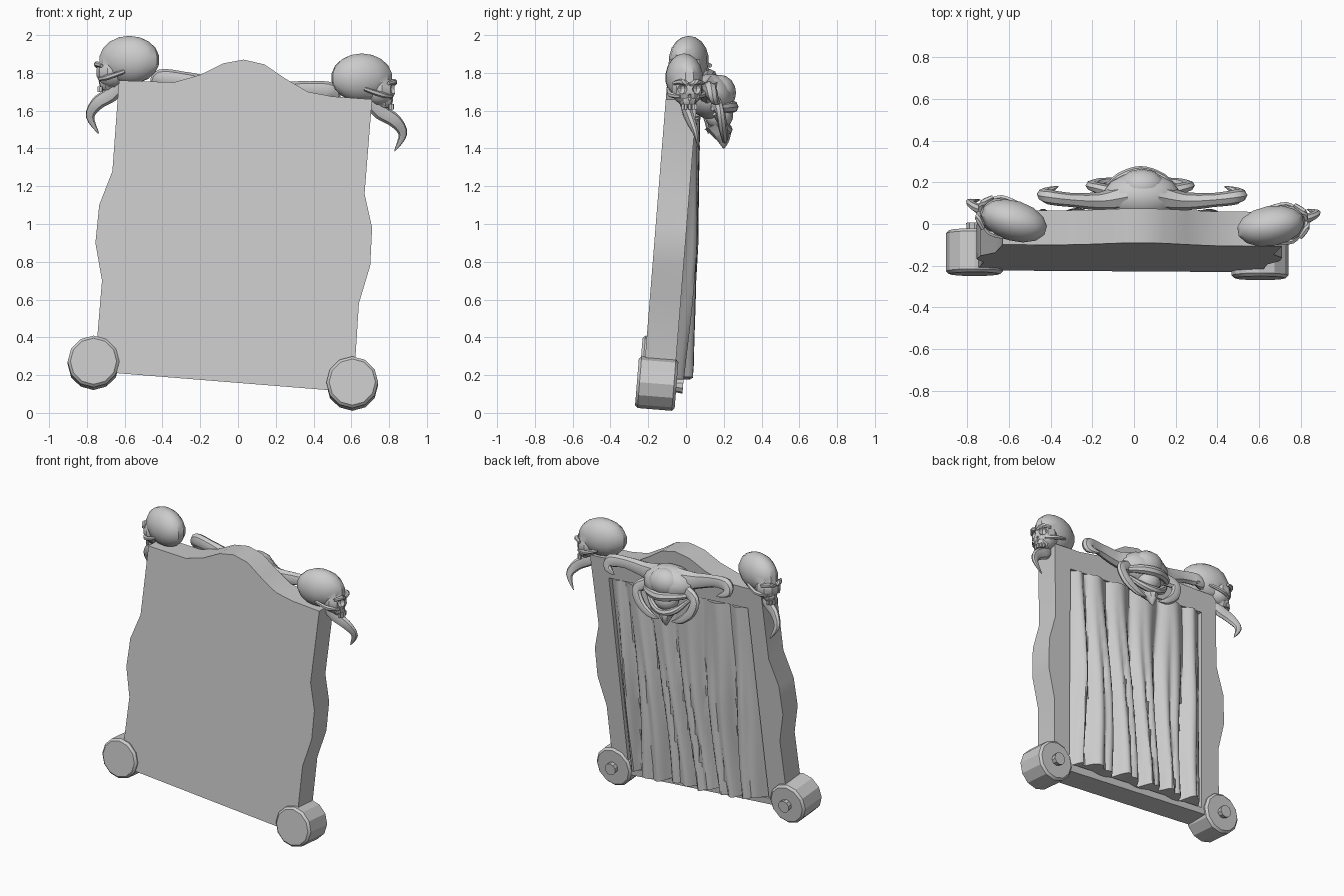
import bpy, bmesh, math
from mathutils import Matrix, Vector

if "Cube" in bpy.data.objects:
    bpy.data.objects.remove(bpy.data.objects["Cube"])

GREY = (0.6, 0.6, 0.6, 1)
stone = bpy.data.materials.new("stone_grey")
stone.use_nodes = True
stone.diffuse_color = GREY
stone.node_tree.nodes["Principled BSDF"].inputs["Base Color"].default_value = GREY

LEAN = 0.08          # backward lean of the slab: y gained per unit of height
FRONT, BACK = -0.24, -0.075
parts = []


def add(name, bm, smooth=30):
    bmesh.ops.recalc_face_normals(bm, faces=bm.faces)
    mesh = bpy.data.meshes.new(name)
    bm.to_mesh(mesh)
    bm.free()
    mesh.materials.append(stone)
    ob = bpy.data.objects.new(name, mesh)
    bpy.context.collection.objects.link(ob)
    parts.append((ob, smooth))
    return ob


def combine(ob, tool, operation):
    """Boolean the tool into the object, then discard the tool."""
    mod = ob.modifiers.new("combine", 'BOOLEAN')
    mod.operation, mod.solver, mod.object = operation, 'EXACT', tool
    dg = bpy.context.evaluated_depsgraph_get()
    mesh = bpy.data.meshes.new_from_object(ob.evaluated_get(dg))
    ob.modifiers.clear()
    ob.data = mesh
    mesh.materials.clear()
    mesh.materials.append(stone)
    parts[:] = [p for p in parts if p[0] != tool]
    bpy.data.objects.remove(tool)


def ball(name, centre, radii, segs=12, rings=8, matrix=Matrix()):
    bm = bmesh.new()
    bmesh.ops.create_uvsphere(bm, u_segments=segs, v_segments=rings, radius=1)
    bm.transform(matrix @ Matrix.Translation(centre) @ Matrix.Diagonal((*radii, 1)))
    return add(name, bm)


def box(name, centre, size, matrix=Matrix()):
    bm = bmesh.new()
    bmesh.ops.create_cube(bm, size=1)
    bm.transform(matrix @ Matrix.Translation(centre) @ Matrix.Diagonal((*size, 1)))
    return add(name, bm)


def prism(name, outline, y0, y1):
    """Extrude an x/z outline between two leaning planes."""
    bm = bmesh.new()
    rings = [[bm.verts.new((x, y + LEAN * z, z)) for x, z in outline] for y in (y0, y1)]
    bm.faces.new(rings[0])
    bm.faces.new(rings[1][::-1])
    n = len(outline)
    for i in range(n):
        j = (i + 1) % n
        bm.faces.new((rings[0][i], rings[0][j], rings[1][j], rings[1][i]))
    return add(name, bm)


def horn(name, points, radii, matrix=Matrix(), sides=8, flat=1.0, steps=4):
    """Tapered tube of rings along a smooth path."""
    pts = [Vector(p) for p in points]
    path = []
    for i in range(len(pts) - 1):
        a, b = pts[max(i - 1, 0)], pts[min(i + 2, len(pts) - 1)]
        p, q = pts[i], pts[i + 1]
        for k in range(steps + (i == len(pts) - 2)):
            t = k / steps
            m0, m1 = (q - a) / 2, (b - p) / 2
            pos = (p * (2*t**3 - 3*t*t + 1) + m0 * (t**3 - 2*t*t + t)
                   + q * (3*t*t - 2*t**3) + m1 * (t**3 - t*t))
            path.append((pos, radii[i] * (1 - t) + radii[i + 1] * t))
    bm = bmesh.new()
    rings = []
    for i, (pos, r) in enumerate(path):
        d = (path[min(i + 1, len(path) - 1)][0] - path[max(i - 1, 0)][0]).normalized()
        u = d.cross(Vector((0, 1, 0))).normalized()
        w = d.cross(u)
        rings.append([bm.verts.new(pos + r * (u * math.cos(a) + w * flat * math.sin(a)))
                      for a in (math.tau * k / sides for k in range(sides))])
    for r0, r1 in zip(rings, rings[1:]):
        for k in range(sides):
            j = (k + 1) % sides
            bm.faces.new((r0[k], r0[j], r1[j], r1[k]))
    bm.faces.new(rings[0])
    bm.faces.new(rings[-1])
    bm.transform(matrix)
    return add(name, bm, 40)


# Slab with wavy edges and a recessed panel on its back
outline = [(-.63, 1.76), (-.34, 1.75), (-.2, 1.79), (-.08, 1.85), (.03, 1.87), (.14, 1.845),
           (.25, 1.77), (.37, 1.7), (.5, 1.675), (.71, 1.66), (.67, 1.16), (.71, .98),
           (.70, .78), (.64, .58), (.61, .11), (-.76, .22), (-.72, .7), (-.755, .9),
           (-.735, 1.1), (-.665, 1.28)]
slab = prism("slab", outline, FRONT, BACK)
TL, TR, BR, BL = [Vector(p) for p in ((-.52, 1.61), (.57, 1.53), (.49, .17), (-.61, .25))]
recess = prism("recess_cutter", [TL, TR, BR, BL], BACK - 0.05, BACK + 0.05)
combine(slab, recess, 'DIFFERENCE')

# Pleated curtain hanging over the panel, folds deepening downward
bm = bmesh.new()
NU, NV = 72, 14
grid = []
for j in range(NV + 1):
    v = j / NV
    row = []
    for i in range(NU + 1):
        u = i / NU
        p = TL.lerp(TR, u).lerp(BL.lerp(BR, u), v)
        drift = u + 0.025 * math.sin(4 * v + 7 * u)
        main = abs(math.sin(math.pi * 5.5 * drift + 0.4))
        fine = abs(math.sin(math.pi * 11 * drift + 1.2 * v))
        depth = 0.06 + 0.045 * v
        y = -0.03 + depth * (0.7 * main + 0.4 * fine * min(1, 2 * v) + 0.2)
        edge = min(1, 12 * min(u, 1 - u) + 0.1)
        row.append(bm.verts.new((p.x, BACK + LEAN * p.y - 0.04 * (1 - edge) + y * edge,
                                 p.y + 0.012 * math.sin(23 * u) * v)))
    grid.append(row)
for r0, r1 in zip(grid, grid[1:]):
    for i in range(NU):
        bm.faces.new((r0[i], r0[i + 1], r1[i + 1], r1[i]))
curtain = add("curtain", bm, 45)
# close the curtain's hem against the panel
bm = bmesh.new()
bm.from_mesh(curtain.data)
hem = [e for e in bm.edges if e.is_boundary and all(v.co.z < 0.3 for v in e.verts)
       and abs(e.verts[0].co.x - e.verts[1].co.x) > 0.005]
new = bmesh.ops.extrude_edge_only(bm, edges=hem)["geom"]
for v in new:
    if isinstance(v, bmesh.types.BMVert):
        v.co.y = BACK + LEAN * v.co.z - 0.045
bm.to_mesh(curtain.data)
bm.free()

# Wheels with hubs at the lower corners
for side, centre in (("right", (-.765, -.135, .265)), ("left", (.605, -.155, .155))):
    turn = Matrix.Translation(centre) @ Matrix.Rotation(math.radians(90 - 4.6), 4, 'X')
    bm = bmesh.new()
    bmesh.ops.create_cone(bm, cap_ends=True, segments=12, radius1=.137, radius2=.137, depth=.21)
    rims = [e for e in bm.edges if abs(e.verts[0].co.z - e.verts[1].co.z) < 1e-4]
    bmesh.ops.bevel(bm, geom=rims, offset=.014, segments=1, affect='EDGES')
    bm.transform(turn)
    add(side + "_wheel", bm, 25)
    bm = bmesh.new()
    bmesh.ops.create_cone(bm, cap_ends=True, segments=10, radius1=.042, radius2=.036, depth=.05,
                          matrix=Matrix.Translation((0, 0, -.115)))
    bm.transform(turn)
    add(side + "_hub", bm)

# Skulls on the upper corners, facing outward, each with a tusk
for side, s, centre, yaw in (("right", -1, (-.575, .015, 1.868), 17), ("left", 1, (.655, -.01, 1.775), 10)):
    M = (Matrix.Translation(centre) @ Matrix.Diagonal((s, 1, 1, 1))
         @ Matrix.Rotation(math.radians(yaw), 4, 'Z'))
    skull = ball(side + "_skull", (0, 0, 0), (.165, .098, .128), 14, 9, M)
    combine(skull, ball("face", (.095, 0, -.065), (.085, .085, .085), 10, 7, M), 'UNION')
    combine(skull, ball("muzzle", (.12, 0, -.115), (.05, .048, .05), 8, 6, M), 'UNION')
    for k in (-1, 1):
        combine(skull, ball("socket", (.172, .042 * k, -.06), (.035, .028, .028), 8, 6, M), 'DIFFERENCE')
        horn(side + "_cheekbone", [(.15, .045 * k, -.1), (.09, .088 * k, -.09), (.0, .085 * k, -.06)],
             [.012, .015, .01], M, 6)
    combine(skull, ball("nostril", (.175, 0, -.105), (.02, .013, .02), 6, 4, M), 'DIFFERENCE')
    horn(side + "_brow", [(.13, -.08, -.03), (.168, -.04, -.022), (.172, 0, -.035), (.168, .04, -.022),
                          (.13, .08, -.03)], [.01, .016, .01, .016, .01], M, 6)
    for k in range(5):
        a = (k - 2) * 0.5
        box(side + "_tooth", (.125 + .04 * math.cos(a), .042 * math.sin(a), -.155), (.014, .014, .028), M)
    horn(side + "_tusk", [(.04, -.01, -.12), (.1, 0, -.18), (.18, .005, -.23), (.225, .025, -.3), (.185, .05, -.39)],
         [.035, .042, .036, .024, .002], M, 8, 0.65)

# One-eyed horned head above the curtain
H = Matrix.Translation((.035, .13, 1.665)) @ Matrix.Rotation(math.radians(4.4), 4, 'Y')
ball("head", (0, .0, .01), (.19, .12, .12), 14, 9, H)
ball("head_crest", (0, .05, .03), (.115, .085, .095), 12, 8, H)
ball("eyeball", (0, .045, -.09), (.085, .075, .075), 14, 10, H)
horn("upper_lid", [(-.2, .01, -.04), (-.1, .085, -.04), (0, .115, -.045), (.1, .085, -.04), (.2, .01, -.04)],
     [.012, .03, .033, .03, .012], H)
horn("lower_lid", [(-.17, .02, -.07), (-.09, .07, -.14), (0, .09, -.165), (.09, .07, -.14), (.17, .02, -.07)],
     [.01, .022, .027, .022, .01], H)
horn("beak", [(0, .03, -.13), (0, .065, -.2), (0, .07, -.265)], [.07, .045, .003], H)
for side, k in (("right", -1), ("left", 1)):
    horn(side + "_horn", [(.08 * k, 0, .04), (.2 * k, -.02, .05), (.34 * k, -.015, .075), (.45 * k, .0, .075),
                          (.465 * k, .02, .03), (.4 * k, .05, .005)],
         [.085, .055, .042, .045, .032, .003], H, 8, 0.8)
    horn(side + "_mandible", [(.13 * k, .02, -.01), (.225 * k, .05, -.05), (.2 * k, .065, -.14),
                              (.12 * k, .075, -.205), (.05 * k, .075, -.225)],
         [.05, .035, .034, .025, .003], H, 8, 0.7)

# Smooth rounded areas while keeping creases sharp
for ob, angle in parts:
    bpy.ops.object.select_all(action='DESELECT')
    ob.select_set(True)
    bpy.context.view_layer.objects.active = ob
    bpy.ops.object.shade_smooth_by_angle(angle=math.radians(angle))
